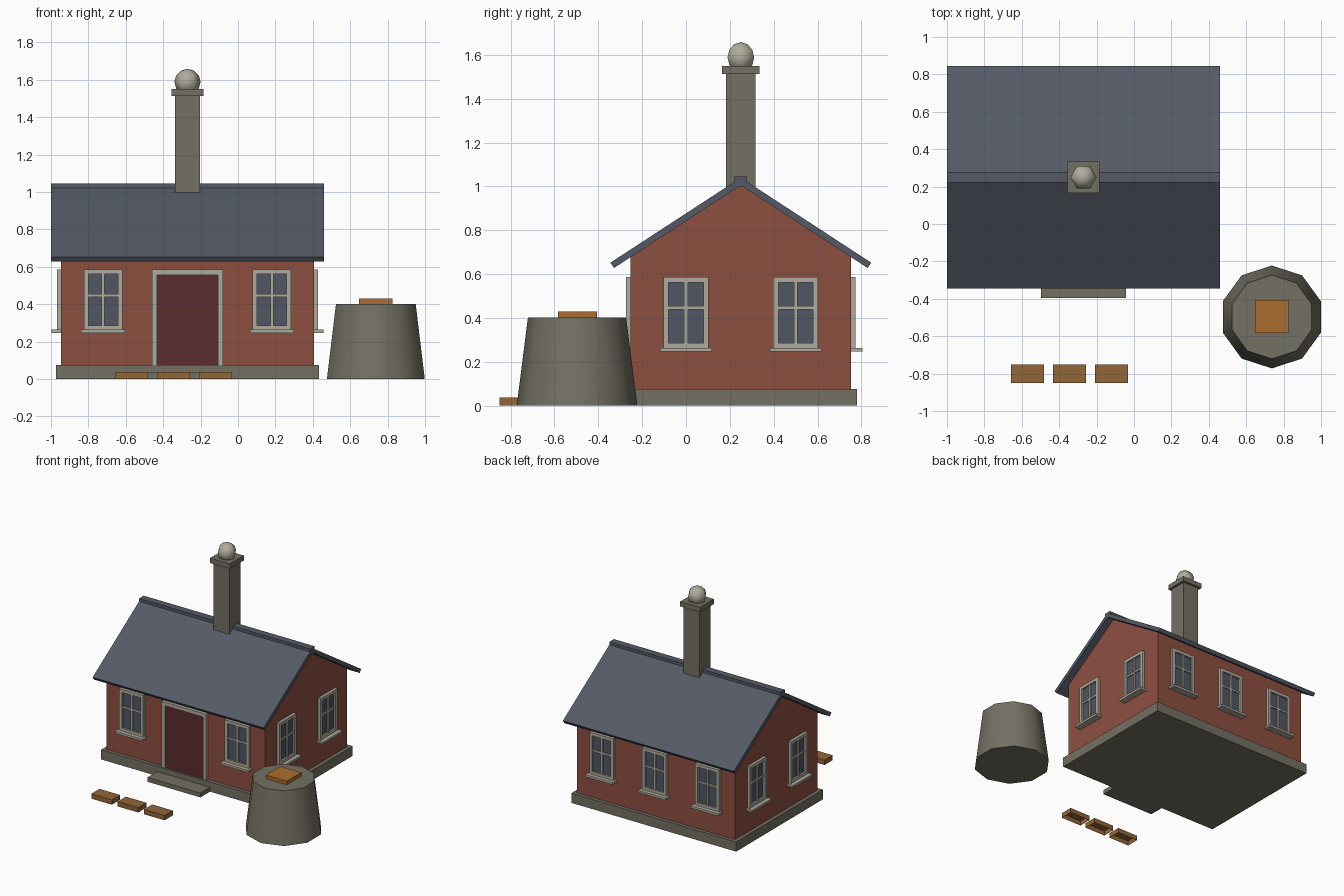
import bpy, bmesh
from math import radians, pi
from mathutils import Matrix, Vector

if "Cube" in bpy.data.objects:
    bpy.data.objects.remove(bpy.data.objects["Cube"], do_unlink=True)


def material(name, rgb):
    lin = [((c / 255 + 0.055) / 1.055) ** 2.4 for c in rgb] + [1]
    m = bpy.data.materials.new(name)
    m.use_nodes = True
    m.diffuse_color = lin
    m.node_tree.nodes["Principled BSDF"].inputs["Base Color"].default_value = lin
    return m


brick = material("brick red", (141, 79, 64))
slate = material("slate", (84, 90, 102))
stone = material("grey stone", (116, 112, 99))
cream = material("pale trim", (176, 171, 157))
maroon = material("maroon door", (92, 44, 47))
glass = material("window glass", (80, 86, 99))
wood = material("brown wood", (146, 102, 56))
plank = material("orange wood", (172, 109, 46))


def finish(name, bm, mat):
    bmesh.ops.recalc_face_normals(bm, faces=bm.faces)
    me = bpy.data.meshes.new(name)
    bm.to_mesh(me)
    bm.free()
    me.materials.append(mat)
    ob = bpy.data.objects.new(name, me)
    bpy.context.collection.objects.link(ob)
    return ob


def boxes(name, mat, *spans):
    """Boxes given as (x0, x1, y0, y1, z0, z1) in one mesh."""
    bm = bmesh.new()
    for x0, x1, y0, y1, z0, z1 in spans:
        mid = Vector((x0 + x1, y0 + y1, z0 + z1)) / 2
        mat4 = Matrix.Translation(mid) @ Matrix.Diagonal((x1 - x0, y1 - y0, z1 - z0, 1))
        bmesh.ops.create_cube(bm, size=1, matrix=mat4)
    return finish(name, bm, mat)


def prism(name, mat, profile, x0, x1):
    """A (y, z) profile extruded along x."""
    bm = bmesh.new()
    face = bm.faces.new([bm.verts.new((x0, y, z)) for y, z in profile])
    out = bmesh.ops.extrude_face_region(bm, geom=[face])
    moved = [v for v in out["geom"] if isinstance(v, bmesh.types.BMVert)]
    bmesh.ops.translate(bm, verts=moved, vec=(x1 - x0, 0, 0))
    return finish(name, bm, mat)


CX, CY = -0.27, 0.25          # centre of the house
HX, HY = 0.676, 0.502         # half size of the walls


def around(hx, hy, z0, z1):
    return (CX - hx, CX + hx, CY - hy, CY + hy, z0, z1)


# House body and roof
boxes("plinth", stone, around(HX + 0.028, HY + 0.027, 0, 0.075))
prism("walls", brick, [(CY - HY, 0.07), (CY + HY, 0.07), (CY + HY, 0.678),
                       (CY, 1.006), (CY - HY, 0.678)], CX - HX, CX + HX)
prism("roof", slate, [(CY, 1.04), (CY - 0.595, 0.652), (CY - 0.578, 0.628),
                      (CY, 1.005), (CY + 0.578, 0.628), (CY + 0.595, 0.652)], -1, 0.46)
boxes("ridge_cap", slate, (-1, 0.46, CY - 0.028, CY + 0.028, 1.0, 1.044))

# Chimney with ball
boxes("chimney", stone, around(0.068, 0.068, 0.996, 1.512))
boxes("chimney_cap", stone, around(0.085, 0.085, 1.512, 1.55))
bm = bmesh.new()
bmesh.ops.create_uvsphere(bm, u_segments=6, v_segments=6, radius=0.07,
                          matrix=Matrix.Translation((CX, CY, 1.588)) @ Matrix.Rotation(pi / 6, 4, "Z"))
ball = finish("chimney_ball", bm, cream)
ball.data.polygons.foreach_set("use_smooth", [True] * len(ball.data.polygons))

# Door and step
front = CY - HY
boxes("door", maroon, (CX - 0.165, CX + 0.165, front - 0.012, front + 0.01, 0.075, 0.56))
boxes("door_frame", cream,
      (CX - 0.19, CX - 0.163, front - 0.022, front + 0.01, 0.075, 0.585),
      (CX + 0.163, CX + 0.19, front - 0.022, front + 0.01, 0.075, 0.585),
      (CX - 0.163, CX + 0.163, front - 0.022, front + 0.01, 0.557, 0.585))
boxes("doorstep", stone, (CX - 0.226, CX + 0.226, -0.396, front - 0.02, 0, 0.034))


# Windows: built facing the front, then turned to their wall
def window(name, x, y, turn):
    w, lo, hi, bar = 0.103, 0.262, 0.586, 0.024
    trim = boxes(name + "_frame", cream,
                 (-w, -w + bar, -0.022, 0.01, lo, hi),
                 (w - bar, w, -0.022, 0.01, lo, hi),
                 (-w + bar, w - bar, -0.022, 0.01, hi - bar, hi),
                 (-w + bar, w - bar, -0.022, 0.01, lo, lo + bar),
                 (-0.008, 0.008, -0.018, 0.01, lo + bar, hi - bar),
                 (-w + bar, w - bar, -0.017, 0.01, 0.439, 0.454),
                 (-0.118, 0.118, -0.052, 0.01, 0.247, 0.264))
    pane = boxes(name + "_glass", glass,
                 (-w + 0.01, w - 0.01, -0.008, 0.005, lo + 0.01, hi - 0.01))
    for ob in (trim, pane):
        ob.location = (x, y, 0)
        ob.rotation_euler.z = radians(turn)


for tag, off in (("right", -0.451), ("middle", 0), ("left", 0.451)):
    if off:
        window("front_window_" + tag, CX + off, CY - HY, 0)
    window("back_window_" + tag, CX + off, CY + HY, 180)
for tag, y in (("front", 0.0), ("rear", 0.5)):
    window("left_window_" + tag, CX + HX, y, 90)
    window("right_window_" + tag, CX - HX, y, -90)

# Tapered stone stump with a plank on top
bm = bmesh.new()
bmesh.ops.create_cone(bm, cap_ends=True, segments=10, radius1=0.275, radius2=0.224,
                      depth=0.402, matrix=Matrix.Translation((0.737, -0.497, 0.201)))
stump = finish("stump", bm, stone)
bpy.ops.object.select_all(action="DESELECT")
stump.select_set(True)
bpy.context.view_layer.objects.active = stump
bpy.ops.object.shade_smooth_by_angle(angle=radians(45))
boxes("stump_plank", plank, (0.648, 0.826, -0.584, -0.407, 0.402, 0.43))

# Row of wooden blocks, open underneath
for i in range(3):
    x = -0.57 + 0.225 * i
    block = boxes("wooden_block_%d" % (i + 1), wood, (x - 0.088, x + 0.088, -0.85, -0.75, 0, 0.037))
    bm = bmesh.new()
    bm.from_mesh(block.data)
    bmesh.ops.delete(bm, geom=[f for f in bm.faces if f.normal.z < -0.9], context="FACES_ONLY")
    bm.to_mesh(block.data)
    bm.free()
